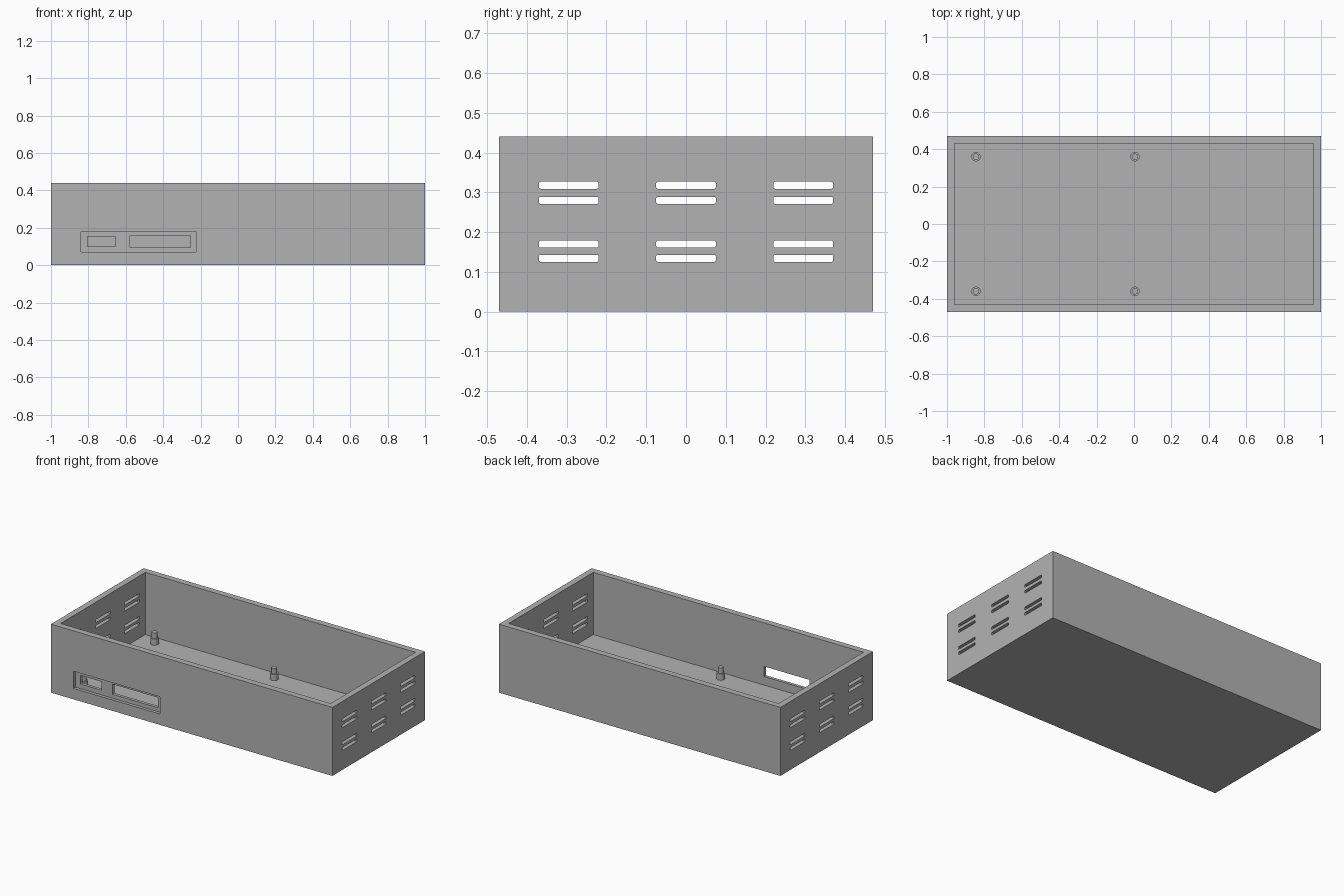
import bpy
import bmesh
from mathutils import Matrix, Vector

if "Cube" in bpy.data.objects:
    bpy.data.objects.remove(bpy.data.objects["Cube"], do_unlink=True)

HALF_X, HALF_Y, HEIGHT, WALL = 1.0, 0.47, 0.44, 0.04

grey = bpy.data.materials.new("plain grey")
grey.use_nodes = True
grey.diffuse_color = (0.45, 0.45, 0.45, 1)
grey.node_tree.nodes["Principled BSDF"].inputs["Base Color"].default_value = grey.diffuse_color


def add_box(bm, x, y, z, round_x=0):
    """Box from (min, max) pairs; round_x softens the edges running along x."""
    pairs = (x, y, z)
    centre = Vector([sum(p) / 2 for p in pairs])
    size = [p[1] - p[0] for p in pairs]
    matrix = Matrix.Translation(centre) @ Matrix.Diagonal((*size, 1))
    verts = bmesh.ops.create_cube(bm, size=1, matrix=matrix)["verts"]
    if round_x:
        edges = {e for v in verts for e in v.link_edges
                 if abs(e.verts[0].co.x - e.verts[1].co.x) > size[0] / 2}
        bmesh.ops.bevel(bm, geom=list(edges), offset=round_x, segments=2,
                        profile=0.5, affect='EDGES')


def add_cylinder(bm, radius, bottom, top):
    bmesh.ops.create_cone(bm, cap_ends=True, segments=32, radius1=radius, radius2=radius,
                          depth=top - bottom,
                          matrix=Matrix.Translation((0, 0, (top + bottom) / 2)))


def make_object(name, bm):
    mesh = bpy.data.meshes.new(name)
    bm.to_mesh(mesh)
    bm.free()
    mesh.materials.append(grey)
    obj = bpy.data.objects.new(name, mesh)
    bpy.context.collection.objects.link(obj)
    return obj


def select_only(obj):
    bpy.ops.object.select_all(action='DESELECT')
    obj.select_set(True)
    bpy.context.view_layer.objects.active = obj


def cut(target, bm):
    """Subtract the geometry from the target and discard the cutter."""
    cutter = make_object("cutter", bm)
    cutter.hide_render = True
    mod = target.modifiers.new("cut", 'BOOLEAN')
    mod.operation, mod.solver, mod.object = 'DIFFERENCE', 'EXACT', cutter
    select_only(target)
    bpy.ops.object.modifier_apply(modifier=mod.name)
    bpy.data.objects.remove(cutter, do_unlink=True)


# Open-topped case
bm = bmesh.new()
add_box(bm, (-HALF_X, HALF_X), (-HALF_Y, HALF_Y), (0, HEIGHT))
case = make_object("case", bm)

bm = bmesh.new()
add_box(bm, (WALL - HALF_X, HALF_X - WALL), (WALL - HALF_Y, HALF_Y - WALL), (WALL, HEIGHT + 0.1))
cut(case, bm)

# Ventilation slots through both end walls
bm = bmesh.new()
for y in (-0.295, 0, 0.295):
    for z in (0.134, 0.17, 0.28, 0.318):
        add_box(bm, (-1.1, 1.1), (y - 0.075, y + 0.075), (z - 0.009, z + 0.009), round_x=0.004)
cut(case, bm)

# Shallow front recess, then the two port openings inside it
bm = bmesh.new()
add_box(bm, (-0.84, -0.225), (-0.55, -HALF_Y + 0.02), (0.07, 0.18))
cut(case, bm)

bm = bmesh.new()
add_box(bm, (-0.805, -0.655), (-0.55, -0.4), (0.1, 0.155))
add_box(bm, (-0.578, -0.255), (-0.55, -0.4), (0.095, 0.16))
cut(case, bm)

# Stepped mounting posts on the floor
for x, side in ((-0.845, "right"), (0.005, "middle")):
    for y, end in ((-0.36, "front"), (0.36, "back")):
        bm = bmesh.new()
        add_cylinder(bm, 0.025, WALL - 0.005, WALL + 0.04)
        add_cylinder(bm, 0.017, WALL + 0.035, WALL + 0.075)
        post = make_object(f"mounting_post_{end}_{side}", bm)
        post.location = (x, y, 0)
        select_only(post)
        bpy.ops.object.shade_smooth_by_angle()
